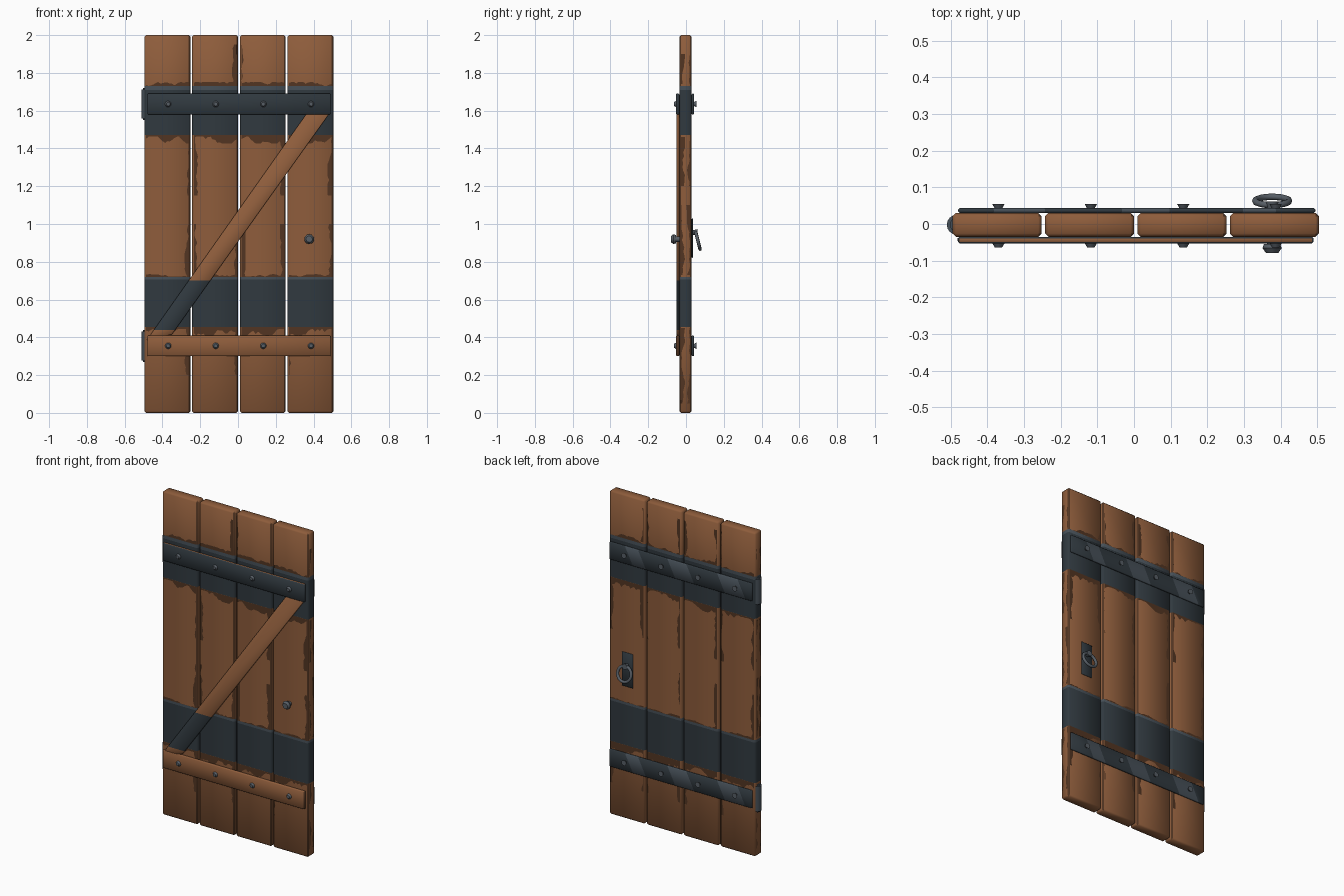
import bpy, bmesh, math, random
from mathutils import Vector

if "Cube" in bpy.data.objects:
    bpy.data.objects.remove(bpy.data.objects["Cube"])

random.seed(4)
COLOURS = [("wood", (0.27, 0.108, 0.044)), ("dark_wood", (0.085, 0.036, 0.016)),
           ("slate", (0.030, 0.041, 0.050)), ("slate_edge", (0.062, 0.080, 0.098)),
           ("iron", (0.095, 0.112, 0.132))]
MATS = []
for n, c in COLOURS:
    m = bpy.data.materials.new(n)
    m.diffuse_color = (*c, 1)
    m.use_nodes = True
    m.node_tree.nodes["Principled BSDF"].inputs["Base Color"].default_value = m.diffuse_color
    MATS.append(m)
WOOD, DARK, SLATE, EDGE, IRON = range(5)


def finish(name, bm, smooth=True):
    me = bpy.data.meshes.new(name)
    bm.to_mesh(me)
    bm.free()
    for m in MATS:
        me.materials.append(m)
    for p in me.polygons:
        p.use_smooth = smooth
    ob = bpy.data.objects.new(name, me)
    bpy.context.collection.objects.link(ob)
    return ob


def slab(name, outline, y0, y1, bevel, rule, cuts=()):
    """Bevelled slab from an (x, z) outline, cut by planes, coloured by rule(centre, normal)."""
    bm = bmesh.new()
    f = bm.faces.new([bm.verts.new((x, y0, z)) for x, z in outline])
    r = bmesh.ops.extrude_face_region(bm, geom=[f])
    vs = [v for v in r["geom"] if isinstance(v, bmesh.types.BMVert)]
    bmesh.ops.translate(bm, verts=vs, vec=(0, y1 - y0, 0))
    bmesh.ops.bevel(bm, geom=bm.edges[:], offset=bevel, segments=1, affect='EDGES')
    for co, no in cuts:
        bmesh.ops.bisect_plane(bm, geom=bm.verts[:] + bm.edges[:] + bm.faces[:],
                               plane_co=co, plane_no=no)
    bmesh.ops.recalc_face_normals(bm, faces=bm.faces[:])
    bm.normal_update()
    for f in bm.faces:
        f.material_index = rule(f.calc_center_median(), f.normal)
    return finish(name, bm)


def rect(x0, x1, z0, z1):
    return [(x0, z0), (x1, z0), (x1, z1), (x0, z1)]


def paint(ob, mat, angle=35):
    ob.data.materials.append(MATS[mat])
    bpy.context.view_layer.objects.active = ob
    bpy.ops.object.shade_smooth_by_angle(angle=math.radians(angle))


def peg(name, x, z, y0, y1, r0, r1, mat=IRON, n=12):
    bpy.ops.mesh.primitive_cone_add(vertices=n, radius1=r0, radius2=r1, depth=y1 - y0,
                                    location=(x, (y0 + y1) / 2, z), rotation=(-math.pi / 2, 0, 0))
    ob = bpy.context.object
    ob.name = name
    paint(ob, mat)
    return ob


# Planks, painted with two slate bands
LINES = [0.455, 0.705, 0.72, 1.47, 1.71, 1.73]


def plank_rule(c, n):
    if 0.455 < c.z < 0.72 or 1.47 < c.z < 1.73:
        return EDGE if 0.705 < c.z < 0.72 or c.z > 1.71 else SLATE
    if n.x > 0.3 and abs(n.y) > 0.3:
        return DARK
    return WOOD


PLANKS = [(-0.495 + i * 0.2522, -0.252 + i * 0.2522) for i in range(4)]
YF, YB = -0.035, 0.03
for i, (a, b) in enumerate(PLANKS):
    slab(f"plank_{i + 1}", rect(a, b, 0, 2), YF, YB, 0.009, plank_rule,
         [((0, 0, z), (0, 0, 1)) for z in LINES])

# Ragged dark stains on plank faces, thin plates just proud of the wood
stain = bmesh.new()


def ragged(place, u0, u1, lo, hi, step=0.012):
    n = max(2, int(abs(u1 - u0) / step))
    d, prev = (lo + hi) / 2, None
    for k in range(n + 1):
        d = min(hi, max(lo, d + random.uniform(-0.45, 0.45) * (hi - lo)))
        u = u0 + (u1 - u0) * k / n
        cur = [stain.verts.new(place(u, 0)), stain.verts.new(place(u, max(d, 0.001)))]
        if prev:
            f = stain.faces.new([prev[0], cur[0], cur[1], prev[1]])
            f.material_index = DARK
        prev = cur


for y, s in ((YF - 0.0008, 1), (YB + 0.0008, -1)):
    for a, b in PLANKS:
        a, b = a + 0.009, b - 0.009
        for z, sg, lo, hi in ((1.47, -1, 0.008, 0.045), (1.73, 1, 0, 0.022),
                              (0.72, 1, 0, 0.014), (0.455, -1, 0.01, 0.05)):
            ragged(lambda u, d: (u, y, z + sg * d), a, b, lo, hi)
        for x, sg in ((a, 1), (b, -1)):
            for z0, z1 in ((0.72, 1.0), (1.15, 1.46), (1.74, 1.95), (0.2, 0.45)):
                if random.random() < 0.5:
                    ragged(lambda u, d: (x + sg * d, y, u), z0, z1, 0, 0.022, 0.02)
for x in (PLANKS[0][0] - 0.0008, PLANKS[3][1] + 0.0008):
    for yy, sg in ((YF + 0.009, 1), (YB - 0.009, -1)):
        for z0, z1 in ((0.05, 0.45), (0.73, 1.1), (1.2, 1.46), (1.74, 1.9)):
            ragged(lambda u, d: (x, yy + sg * d, u), z0, z1, 0, 0.02, 0.02)
finish("plank_stains", stain, False)

# Front battens: the upper one is painted slate on its face
slab("upper_batten", rect(-0.48, 0.49, 1.58, 1.69), -0.053, YF, 0.004,
     lambda c, n: WOOD if n.z > 0.8 else SLATE)
slab("lower_batten", rect(-0.48, 0.49, 0.30, 0.41), -0.053, YF, 0.004,
     lambda c, n: DARK if n.x > 0.5 else WOOD)

# Diagonal brace, slate where it crosses the lower band
slab("diagonal_brace", [(-0.484, 0.385), (-0.35, 0.415), (0.484, 1.585), (0.36, 1.58)],
     -0.050, YF, 0.004, lambda c, n: SLATE if 0.44 < c.z < 0.7 else WOOD,
     [((0, 0, 0.44), (0, 0, 1)), ((0, 0, 0.7), (0, 0, 1))])

# Back iron straps with worn lighter stretches, nails, hinge barrels
CUTS = [-0.41, -0.27, -0.06, 0.07, 0.27, 0.36]
for tag, z in (("lower", 0.355), ("upper", 1.635)):
    slab(f"{tag}_strap", rect(-0.48, 0.495, z - 0.055, z + 0.055), YB, 0.043, 0.004,
         lambda c, n: EDGE if sum(c.x - (c.z - z) * 0.5 > k for k in CUTS) % 2 else SLATE,
         [((k, 0, z), (1, 0, -0.5)) for k in CUTS])
    for i in range(4):
        x = -0.37 + i * 0.2522
        peg(f"{tag}_front_nail_{i + 1}", x, z, -0.064, -0.052, 0.010, 0.017)
        peg(f"{tag}_back_nail_{i + 1}", x, z, 0.042, 0.055, 0.010, 0.017)
    bpy.ops.mesh.primitive_cylinder_add(vertices=16, radius=0.027, depth=0.17,
                                        location=(-0.484, -0.002, z))
    hinge = bpy.context.object
    hinge.name = f"{tag}_hinge_barrel"
    bm = bmesh.new()
    bm.from_mesh(hinge.data)
    rims = [e for e in bm.edges if abs(e.verts[0].co.z - e.verts[1].co.z) < 1e-4]
    bmesh.ops.bevel(bm, geom=rims, offset=0.008, segments=2, affect='EDGES')
    bm.to_mesh(hinge.data)
    bm.free()
    paint(hinge, EDGE)

# Front knob
peg("knob_stem", 0.377, 0.92, -0.062, -0.034, 0.014, 0.014)
peg("knob_base", 0.377, 0.92, -0.066, -0.054, 0.026, 0.022)
peg("knob_cap", 0.377, 0.92, -0.079, -0.066, 0.017, 0.026)

# Back handle: plate, boss and hanging ring
slab("handle_plate", rect(0.338, 0.414, 0.82, 1.03), YB, 0.037, 0.003, lambda c, n: SLATE)
peg("handle_boss", 0.377, 0.955, 0.036, 0.062, 0.012, 0.018)
bpy.ops.mesh.primitive_torus_add(major_radius=0.046, minor_radius=0.009, major_segments=24,
                                 minor_segments=8, location=(0.377, 0.063, 0.911),
                                 rotation=(math.radians(-76), 0, 0))
bpy.context.object.name = "handle_ring"
paint(bpy.context.object, IRON, 60)
